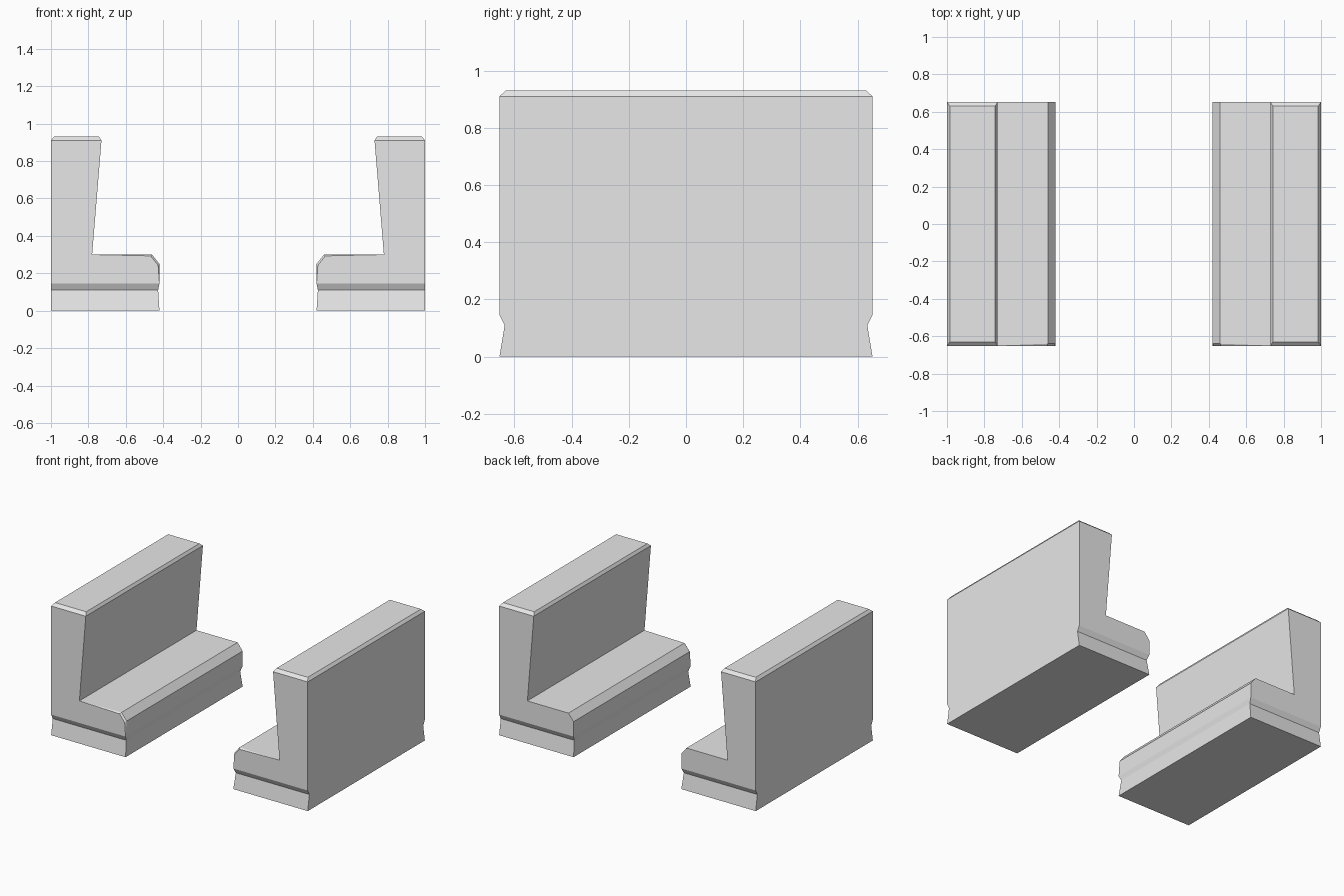
import bpy
import bmesh

cube = bpy.data.objects.get("Cube")
if cube:
    bpy.data.objects.remove(cube, do_unlink=True)

grey = bpy.data.materials.new("light_grey")
grey.use_nodes = True
colour = (0.8, 0.8, 0.8, 1)
grey.diffuse_color = colour
grey.node_tree.nodes["Principled BSDF"].inputs["Base Color"].default_value = colour

D = 0.652  # half length of the bench
# Bench cross-section: x, z, half length at that point
PROFILE = [
    (1, 0, D), (1, 0.11, D - 0.018), (1, 0.145, D),         # outer side
    (1, 0.91, D), (0.985, 0.93, D - 0.022),                 # outer top edge
    (0.742, 0.93, D - 0.022), (0.73, 0.91, D),              # inner top edge
    (0.78, 0.3, D), (0.46, 0.3, D), (0.42, 0.25, D),        # seat
    (0.42, 0.145, D), (0.427, 0.11, D - 0.018), (0.42, 0, D),  # kickboard
]
NOSE = (8, 9)  # seat nose points, eased at the front end
EASE = 0.012


def make_bench(name, side):
    bm = bmesh.new()
    back = [bm.verts.new((side * x, y, z)) for x, z, y in PROFILE]
    front = [bm.verts.new((side * x, EASE * (i in NOSE) - y, z))
             for i, (x, z, y) in enumerate(PROFILE)]
    # Long faces along the bench
    n = len(PROFILE)
    for i in range(n):
        j = (i + 1) % n
        bm.faces.new((back[i], back[j], front[j], front[i]))
    # Tapered ease around the front end of the seat nose
    end = list(front)
    for i in NOSE:
        x, z, y = PROFILE[i]
        end[i] = bm.verts.new((side * (x + 0.007), -y, z - 0.007))
    bm.faces.new((front[7], front[8], end[8]))
    bm.faces.new((front[8], front[9], end[9], end[8]))
    bm.faces.new((front[9], front[10], end[9]))
    # End panels: kickboard, groove, main panel, top chamfer
    for ring in (back, end):
        for idx in ((0, 1, 11, 12), (1, 2, 10, 11),
                    (2, 3, 6, 7, 8, 9, 10), (3, 4, 5, 6)):
            bm.faces.new([ring[k] for k in idx])
    bmesh.ops.recalc_face_normals(bm, faces=bm.faces)
    mesh = bpy.data.meshes.new(name)
    bm.to_mesh(mesh)
    bm.free()
    mesh.materials.append(grey)
    bpy.context.collection.objects.link(bpy.data.objects.new(name, mesh))


# A pair of benches facing each other
make_bench("left_bench", 1)
make_bench("right_bench", -1)
